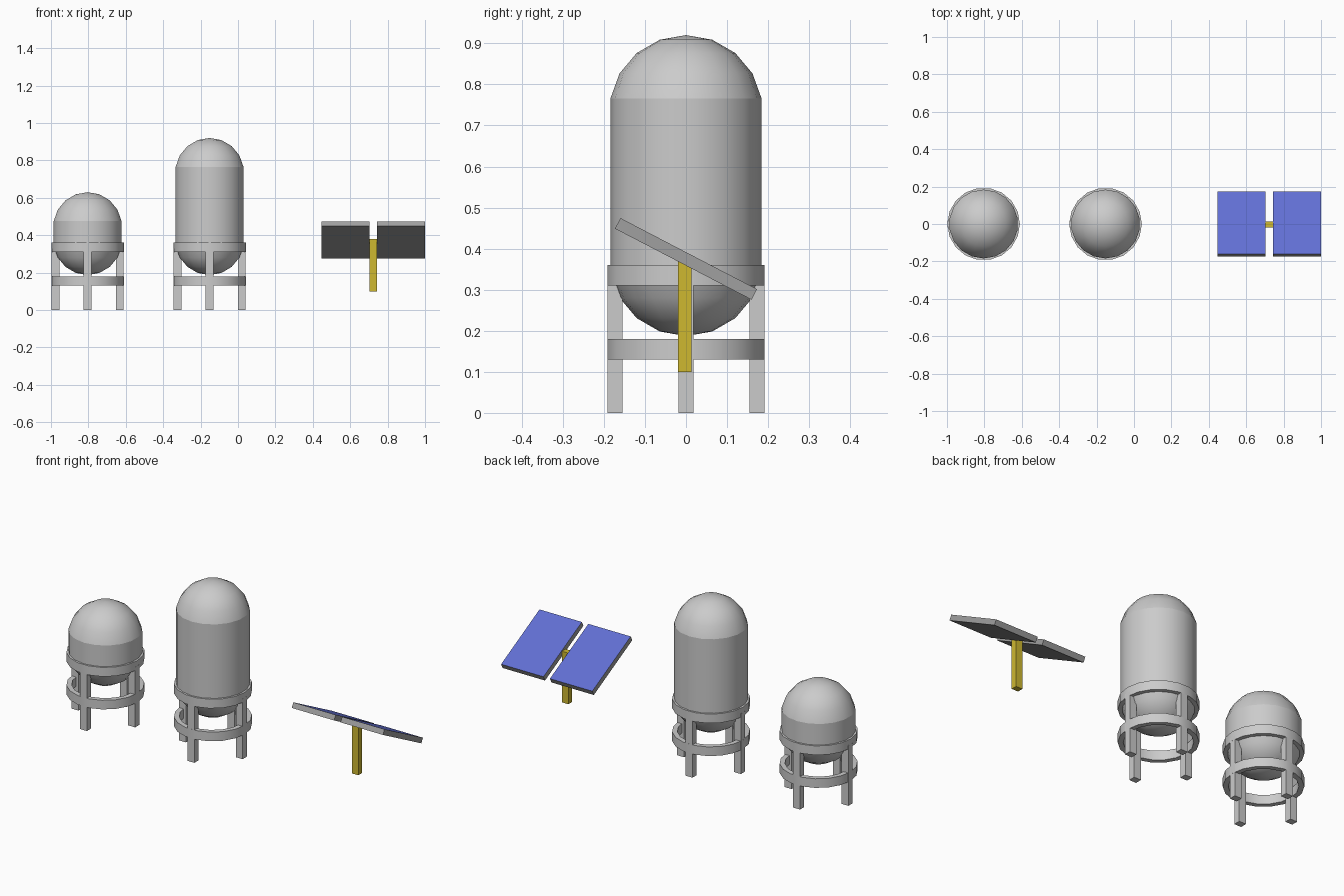
import bpy, bmesh
from math import sin, cos, pi, radians
from mathutils import Matrix

if "Cube" in bpy.data.objects:
    bpy.data.objects.remove(bpy.data.objects["Cube"])

SEG = 18


def finish(name, bm, mats=()):
    bmesh.ops.recalc_face_normals(bm, faces=bm.faces)
    me = bpy.data.meshes.new(name)
    bm.to_mesh(me)
    bm.free()
    ob = bpy.data.objects.new(name, me)
    bpy.context.collection.objects.link(ob)
    for m in mats:
        me.materials.append(m)
    return ob


def material(name, rgb):
    m = bpy.data.materials.new(name)
    m.diffuse_color = (*rgb, 1)
    m.use_nodes = True
    m.node_tree.nodes["Principled BSDF"].inputs["Base Color"].default_value = m.diffuse_color
    return m


def box(name, loc, size, mats=(), tilt=0.0, top_slot=0):
    bm = bmesh.new()
    bmesh.ops.create_cube(bm, size=1)
    for f in bm.faces:
        if f.normal.z > 0.9:
            f.material_index = top_slot
    bmesh.ops.transform(bm, verts=bm.verts, matrix=Matrix.Translation(loc)
                        @ Matrix.Rotation(tilt, 4, 'X') @ Matrix.Diagonal((*size, 1)))
    return finish(name, bm, mats)


def lathe(name, profile, x, start, closed=False):
    """Revolve (radius, z) points; a zero radius becomes a single pole."""
    bm = bmesh.new()
    rows = []
    for r, z in profile:
        if r < 1e-5:
            rows.append([bm.verts.new((x, 0, z))] * SEG)
        else:
            rows.append([bm.verts.new((x + r * cos(start + 2 * pi * i / SEG),
                                       r * sin(start + 2 * pi * i / SEG), z))
                         for i in range(SEG)])
    pairs = list(zip(rows, rows[1:]))
    if closed:
        pairs.append((rows[-1], rows[0]))
    for a, b in pairs:
        for i in range(SEG):
            j = (i + 1) % SEG
            bm.faces.new(dict.fromkeys((a[i], a[j], b[j], b[i])))
    for f in bm.faces:
        f.smooth = True
    # crisp edges: ring corners, and the seams between domes and barrel
    r_max = max(p[0] for p in profile)
    for e in bm.edges:
        a, b = (v.co for v in e.verts)
        if abs(a.z - b.z) < 1e-5 and (
                closed or ((a.x - x) ** 2 + a.y ** 2) ** 0.5 > r_max - 1e-4):
            e.smooth = False
    return finish(name, bm)


def tank(prefix, x, top):
    # capsule: two 20-degree-step domes joined by a barrel
    R, bottom = 0.187, 0.187
    dome = [(R * sin(radians(a)), R * cos(radians(a))) for a in range(0, 81, 20)]
    profile = [(r, bottom + R - h) for r, h in dome]
    profile += [(r, top - R + h) for r, h in reversed(dome)]
    lathe(prefix + "_vessel", profile, x, pi / 2)
    # support rings
    for name, z in (("lower_ring", 0.13), ("upper_ring", 0.31)):
        lathe(f"{prefix}_{name}", [(0.194, z), (0.194, z + 0.05),
                                   (0.168, z + 0.05), (0.168, z)], x, 0, True)
    # four legs
    for side, dx, dy in (("right", 1, 0), ("left", -1, 0), ("back", 0, 1), ("front", 0, -1)):
        box(f"{prefix}_{side}_leg", (x + dx * 0.172, dy * 0.173, 0.165),
            (0.042, 0.036, 0.33))


tank("short_tank", -0.804, 0.63)
tank("tall_tank", -0.152, 0.92)

# tilted solar panels on a post
frame = material("panel_frame", (0.35, 0.35, 0.35))
blue = material("panel_blue", (0.12, 0.16, 0.65))
yellow = material("post_yellow", (0.62, 0.48, 0.03))
for side, s in (("left", -1), ("right", 1)):
    box(f"{side}_solar_panel", (0.7235 + s * 0.148, 0, 0.375), (0.257, 0.375, 0.029),
        (frame, blue), radians(-27.5), 1)
box("panel_post", (0.7235, -0.003, 0.24), (0.039, 0.032, 0.28), (yellow,))
